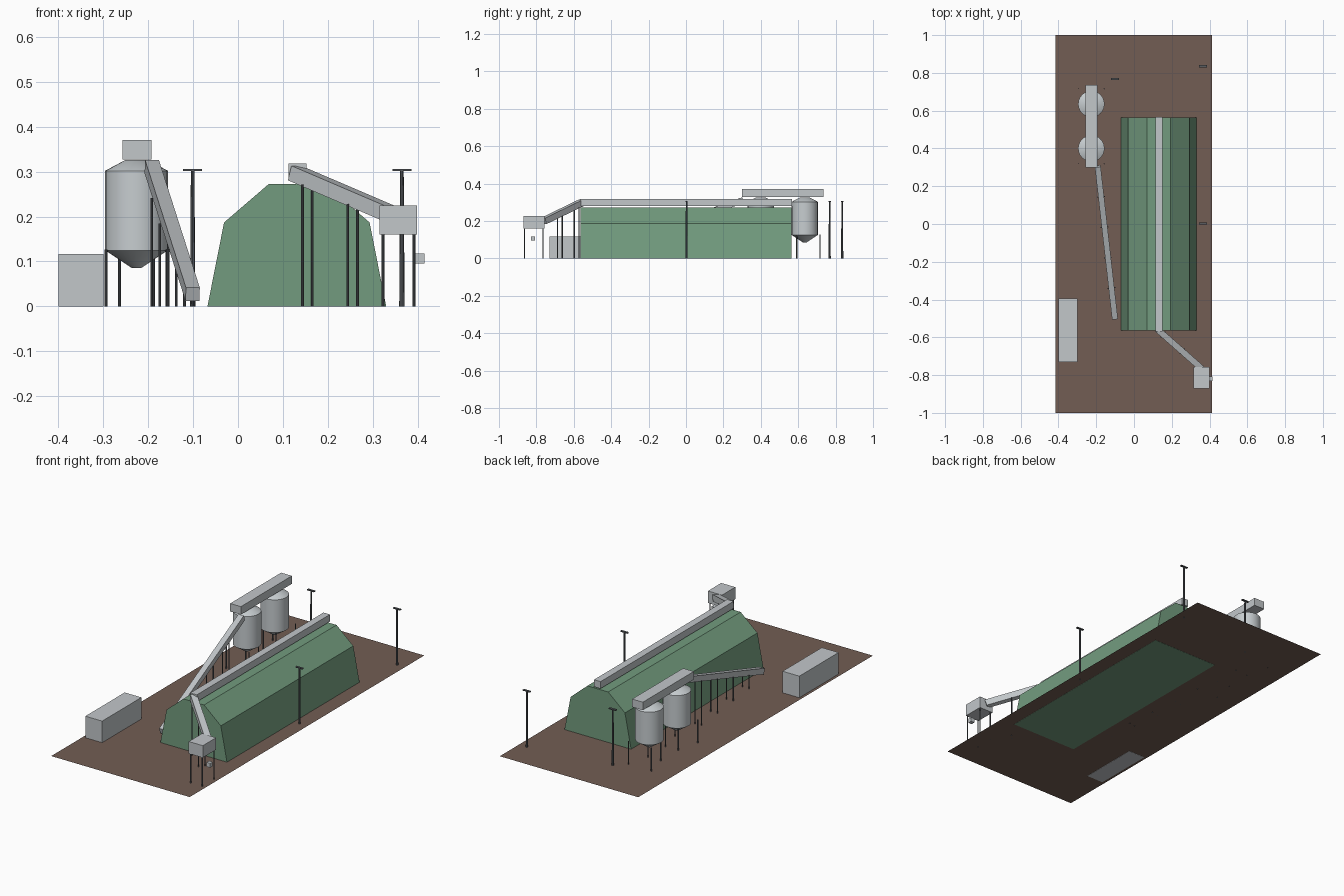
import bpy
import math
from mathutils import Vector

cube = bpy.data.objects.get("Cube")
if cube:
    bpy.data.objects.remove(cube, do_unlink=True)


def material(name, rgb):
    m = bpy.data.materials.new(name)
    m.use_nodes = True
    m.diffuse_color = (*rgb, 1)
    m.node_tree.nodes["Principled BSDF"].inputs["Base Color"].default_value = (*rgb, 1)
    return m


BROWN = material("earth brown", (0.17, 0.11, 0.088))
GREEN = material("hall green", (0.17, 0.33, 0.21))
GREY = material("light grey", (0.54, 0.57, 0.59))
SILVER = material("silo silver", (0.57, 0.61, 0.63))
DARK = material("dark steel", (0.1, 0.11, 0.12))


def mesh_object(name, verts, faces, mat):
    me = bpy.data.meshes.new(name)
    me.from_pydata(verts, [], faces)
    me.materials.append(mat)
    ob = bpy.data.objects.new(name, me)
    bpy.context.collection.objects.link(ob)
    return ob


def box(name, lo, hi, mat):
    """Axis-aligned box between two corners."""
    verts = [(x, y, z) for x in (lo[0], hi[0]) for y in (lo[1], hi[1]) for z in (lo[2], hi[2])]
    faces = [(0, 1, 3, 2), (4, 6, 7, 5), (0, 4, 5, 1), (2, 3, 7, 6), (0, 2, 6, 4), (1, 5, 7, 3)]
    return mesh_object(name, verts, faces, mat)


def beam(name, a, b, w, h, mat):
    """Square-cut beam from point a to point b."""
    a, b = Vector(a), Vector(b)
    half = (b - a).length / 2
    ob = box(name, (-w / 2, -half, -h / 2), (w / 2, half, h / 2), mat)
    ob.location = (a + b) / 2
    ob.rotation_mode = 'QUATERNION'
    ob.rotation_quaternion = (b - a).to_track_quat('Y', 'Z')
    return ob


def post(name, x, y, top, r1=0.003, r2=0.003, sides=8):
    bpy.ops.mesh.primitive_cone_add(vertices=sides, radius1=r1, radius2=r2, depth=top,
                                    location=(x, y, top / 2))
    ob = bpy.context.object
    ob.name = name
    ob.data.materials.append(DARK)
    return ob


def lathe(name, profile, x, y, mat, n=24):
    """Closed solid of revolution from (radius, height) pairs."""
    verts = [(x + r * math.cos(math.tau * i / n), y + r * math.sin(math.tau * i / n), z)
             for r, z in profile for i in range(n)]
    faces = [(k * n + i, k * n + (i + 1) % n, (k + 1) * n + (i + 1) % n, (k + 1) * n + i)
             for k in range(len(profile) - 1) for i in range(n)]
    last = (len(profile) - 1) * n
    faces += [tuple(reversed(range(n))), tuple(range(last, last + n))]
    ob = mesh_object(name, verts, faces, mat)
    bpy.ops.object.select_all(action='DESELECT')
    ob.select_set(True)
    bpy.context.view_layer.objects.active = ob
    bpy.ops.object.shade_smooth_by_angle(angle=math.radians(30))
    return ob


def conveyor(name, a, b, width, height, stops, spread):
    """Inclined conveyor with pairs of support legs along its length."""
    beam(name, a, b, width, height, GREY)
    a, b = Vector(a), Vector(b)
    run = b - a
    side = Vector((-run.y, run.x, 0)).normalized() * spread
    for t in stops:
        p = a.lerp(b, t)
        for s in (-1, 1):
            post(name + "_leg", p.x + s * side.x, p.y + s * side.y, p.z - height * 0.4)


# Ground sheet
G = 0.0008
mesh_object("ground", [(-0.415, -1, G), (0.412, -1, G), (0.412, 1, G), (-0.415, 1, G)],
            [(0, 1, 2, 3)], BROWN)

# Storage hall: faceted cross-section swept along y
right_half = [(0.199, 0), (0.162, 0.187), (0.062, 0.273)]
section = right_half + [(-x, z) for x, z in reversed(right_half)]
n = len(section)
hall_verts = [(0.131 + x, y, z) for y in (-0.565, 0.565) for x, z in section]
hall_faces = [(i, i + n, (i + 1) % n + n, (i + 1) % n) for i in range(n)]
hall_faces += [tuple(range(n)), tuple(reversed(range(n, 2 * n)))]
mesh_object("storage_hall", hall_verts, hall_faces, GREEN)

# Ridge conveyor and the feed conveyor rising to it
box("ridge_conveyor", (0.113, -0.568, 0.28), (0.152, 0.567, 0.318), GREY)
conveyor("feed_conveyor", (0.126, -0.56, 0.297), (0.355, -0.762, 0.199), 0.033, 0.034,
         (0.125, 0.565), 0.0165)

# Intake hopper on four legs with a side motor
box("intake_hopper", (0.315, -0.87, 0.16), (0.399, -0.757, 0.225), GREY)
for x in (0.323, 0.392):
    for y in (-0.864, -0.765):
        post("intake_leg", x, y, 0.163)
box("intake_motor", (0.393, -0.83, 0.095), (0.415, -0.808, 0.118), GREY)

# Silos with cone bottoms, domed tops and legs
SX = -0.226
silo_profile = [(0.01, 0.085), (0.035, 0.102), (0.07, 0.125), (0.07, 0.302), (0.025, 0.326)]
for y, outward in ((0.4, -1), (0.635, 1)):
    lathe("silo", silo_profile, SX, y, SILVER)
    for s in (-1, 1):
        post("silo_outer_leg", SX + s * 0.068, y + outward * 0.081, 0.127)
        post("silo_inner_leg", SX + s * 0.038, y - outward * 0.043, 0.12)

# Housing over the silos and the long elevator
box("silo_top_housing", (-0.257, 0.3, 0.327), (-0.193, 0.735, 0.37), GREY)
conveyor("silo_conveyor", (-0.101, -0.5, 0.027), (-0.192, 0.305, 0.311), 0.031, 0.031,
         (0.2, 0.4, 0.6, 0.8), 0.0185)

# Cargo container
box("container", (-0.4, -0.73, 0), (-0.3, -0.395, 0.117), GREY)

# Light masts with flat lamp heads
for x, y in ((-0.101, 0.768), (0.365, 0.835), (0.365, 0.003)):
    post("light_mast", x, y, 0.303, 0.006, 0.004)
    box("lamp_head", (x - 0.021, y - 0.006, 0.301), (x + 0.021, y + 0.006, 0.306), DARK)
